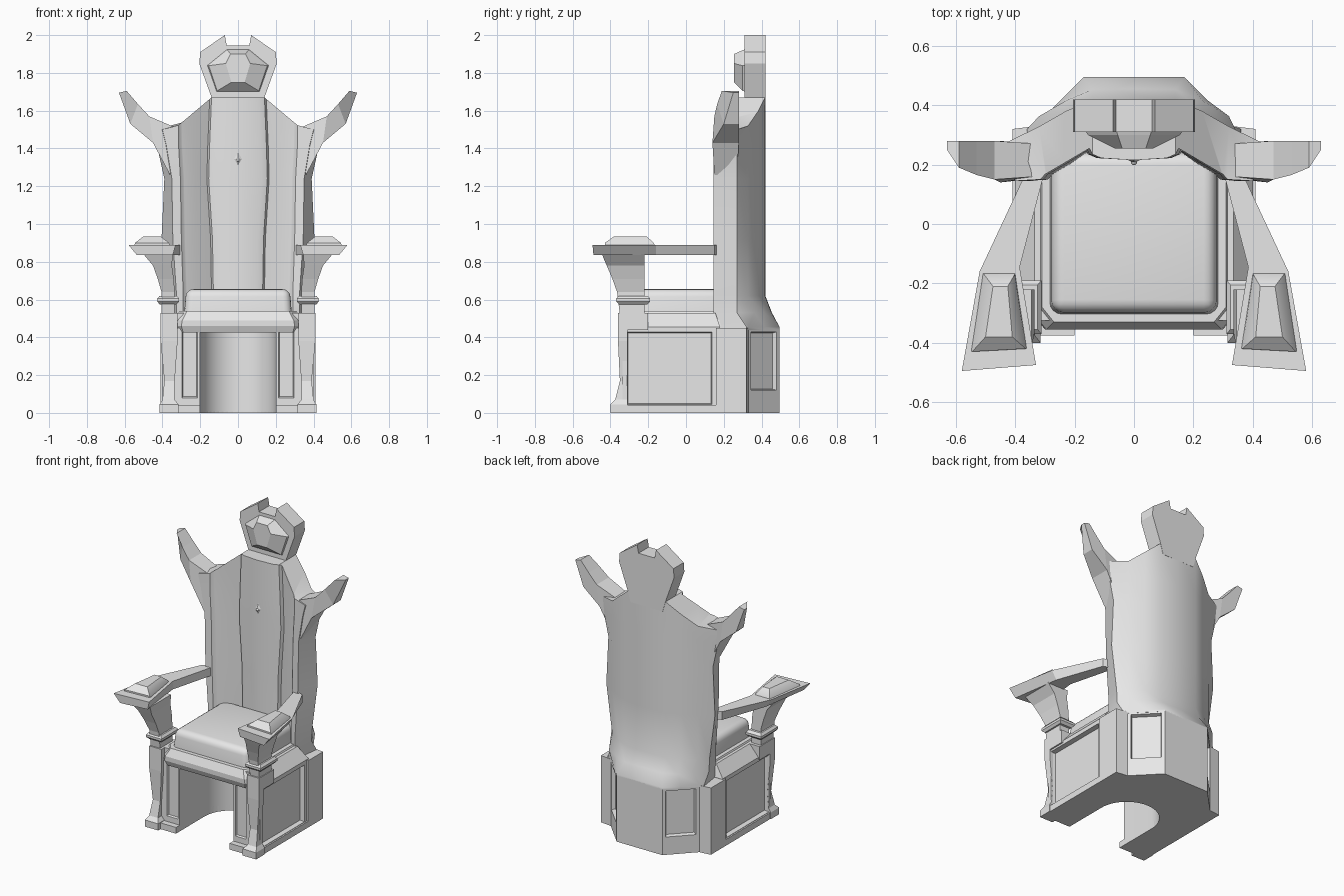
import bpy, bmesh, math
from mathutils import Vector

cube = bpy.data.objects.get("Cube")
if cube:
    bpy.data.objects.remove(cube, do_unlink=True)

stone = bpy.data.materials.new("plain_grey")
stone.use_nodes = True
GREY = (0.8, 0.8, 0.8, 1)
stone.diffuse_color = GREY
stone.node_tree.nodes["Principled BSDF"].inputs["Base Color"].default_value = GREY


def finish(name, bm, mirror=False, smooth=False):
    bmesh.ops.recalc_face_normals(bm, faces=bm.faces[:])
    mesh = bpy.data.meshes.new(name)
    bm.to_mesh(mesh)
    bm.free()
    mesh.materials.append(stone)
    obj = bpy.data.objects.new(name, mesh)
    bpy.context.collection.objects.link(obj)
    if mirror:
        obj.modifiers.new("Mirror", "MIRROR").use_mirror_merge = False
    if smooth:
        bpy.ops.object.select_all(action="DESELECT")
        obj.select_set(True)
        bpy.context.view_layer.objects.active = obj
        bpy.ops.object.shade_smooth_by_angle(angle=math.radians(32))


def loft_mesh(rings):
    bm = bmesh.new()
    loops = [[bm.verts.new(p) for p in ring] for ring in rings]
    for a, b in zip(loops, loops[1:]):
        for i in range(len(a)):
            j = (i + 1) % len(a)
            bm.faces.new((a[i], a[j], b[j], b[i]))
    bm.faces.new(loops[0][::-1])
    bm.faces.new(loops[-1])
    bm.normal_update()
    bmesh.ops.recalc_face_normals(bm, faces=bm.faces[:])
    bm.normal_update()
    return bm


def loft(name, rings, **kw):
    finish(name, loft_mesh(rings), **kw)


def sym(half):
    return half + [(-x, y) for x, y in reversed(half) if x > 1e-5]


def level(pts, z):
    return [(x, y, z) for x, y in pts]


def rect(x0, x1, y0, y1, z):
    return [(x0, y0, z), (x1, y0, z), (x1, y1, z), (x0, y1, z)]


# Horseshoe base with framed recessed panels
arch = [(0.2 * math.cos(a), -0.07 + 0.2 * math.sin(a))
        for a in [math.pi / 2 * i / 12 for i in range(12)]] + [(0, 0.13)]
rear = [(0, 0.495), (0.17, 0.495), (0.33, 0.33), (0.41, 0.32), (0.41, 0.16)]
plan = sym(rear + [(0.4, 0.16), (0.4, -0.335), (0.31, -0.335), (0.2, -0.335)] + arch)
base = loft_mesh([level(plan, 0.01), level(plan, 0.45)])


def recess(bm, test, thickness, depth, floor=0):
    faces = [f for f in bm.faces if test(f.normal, f.calc_center_median(), f.calc_area())]
    bmesh.ops.inset_individual(bm, faces=faces, thickness=thickness, depth=0)
    for f in faces:
        for v in f.verts:
            v.co.z = max(v.co.z, floor)
    bmesh.ops.inset_individual(bm, faces=faces, thickness=0.008, depth=-depth)


recess(base, lambda n, c, a: abs(n.x) > 0.99 and abs(c.x) > 0.39 and a > 0.15, 0.032, 0.03, 0.045)
recess(base, lambda n, c, a: n.y > 0.5 and abs(n.x) > 0.5 and a > 0.05, 0.03, 0.025, 0.12)
recess(base, lambda n, c, a: n.y < -0.99 and 0.2 < abs(c.x) < 0.3, 0.02, 0.012, 0.08)
finish("base", base, smooth=True)

# Plinth with stepped feet
foot = sym(rear + [(0.41, -0.33), (0.36, -0.375), (0.2, -0.375)] + arch)
loft("plinth", [level(foot, 0), level(foot, 0.042)])

# Shaped front posts with feet and cap blocks
loft("front_post", [rect(0.315, 0.415, -0.4, -0.31, 0), rect(0.315, 0.415, -0.4, -0.31, 0.045),
                    rect(0.335, 0.4, -0.375, -0.31, 0.07), rect(0.335, 0.39, -0.35, -0.31, 0.17),
                    rect(0.32, 0.41, -0.36, -0.31, 0.38), rect(0.32, 0.41, -0.36, -0.31, 0.45)],
     mirror=True)
loft("post_cap", [rect(0.32, 0.41, -0.36, -0.2, 0.44), rect(0.32, 0.41, -0.36, -0.2, 0.53)],
     mirror=True)

# Sloped side shoulders and chamfered seat frame
loft("side_shoulder", [rect(0.2, 0.4, -0.325, 0.18, 0.44), rect(0.2, 0.4, -0.325, 0.18, 0.455),
                       rect(0.2, 0.335, -0.325, 0.155, 0.53)], mirror=True)


def frame(x, y, z):
    return level([(-x + 0.04, y), (x - 0.04, y), (x, y + 0.05), (x, 0.2), (-x, 0.2), (-x, y + 0.05)], z)


loft("seat_frame", [frame(0.33, -0.34, 0.425), frame(0.34, -0.355, 0.46),
                    frame(0.335, -0.355, 0.49), frame(0.31, -0.33, 0.54)])

# Rounded cushion
cushion = loft_mesh([rect(-0.285, 0.285, -0.305, 0.24, 0.52), rect(-0.275, 0.275, -0.295, 0.24, 0.655)])
edges = [e for e in cushion.edges if max(v.co.z for v in e.verts) > 0.6]
bmesh.ops.bevel(cushion, geom=edges, offset=0.04, segments=4, profile=0.5, affect="EDGES")
finish("cushion", cushion, smooth=True)


# Winged backrest with a barrel-shaped rear and padded front
def back_section(outer, front, inner, panel, y_back):
    return sym([(0, y_back), (0.14, y_back - 0.002), (0.23, y_back - 0.04),
                (0.32, y_back - 0.092), (outer, 0.27), (front, 0.145), (inner + 0.02, 0.15),
                (inner + 0.004, 0.168), (inner, 0.17), (inner - 0.06, 0.205), (panel + 0.01, 0.255),
                (panel, 0.235), (panel - 0.03, 0.222), (0, 0.215)])


def top_z(x):
    return min(1.67, max(1.5, 1.67 - (abs(x) - 0.14) * 0.84))


flare = sym([(0, 0.495), (0.17, 0.495), (0.25, 0.415), (0.33, 0.33), (0.36, 0.32), (0.34, 0.18)]
            + back_section(0.37, 0.33, 0.27, 0.13, 0.42)[6:14])
rings = [level(flare, 0.44), level(flare, 0.455)]
for z, outer, front, inner, panel, y in [(0.53, 0.36, 0.325, 0.27, 0.13, 0.455),
                                         (0.62, 0.365, 0.325, 0.27, 0.13, 0.42),
                                         (0.92, 0.405, 0.345, 0.28, 0.135, 0.42),
                                         (1.24, 0.39, 0.35, 0.285, 0.155, 0.42),
                                         (1.42, 0.43, 0.38, 0.295, 0.15, 0.42)]:
    rings.append(level(back_section(outer, front, inner, panel, y), z))
rings.append([(x, y, top_z(x)) for x, y in back_section(0.44, 0.4, 0.295, 0.14, 0.42)])
back = loft_mesh(rings)

# Split the sloped top into strips running from front to rear
back.verts.ensure_lookup_table()
count = len(rings[-1])
top = back.verts[-count:]
for a, b in [(0, 13), (1, 11), (2, 9), (3, 7)]:
    for i, j in {(a, b), ((count - a) % count, (count - b) % count)}:
        shared = set(top[i].link_faces) & set(top[j].link_faces)
        if shared:
            bmesh.utils.face_split(shared.pop(), top[i], top[j])
finish("backrest", back, smooth=True)


# Upswept horns on the wings
def horn_ring(top, bottom, y_top, y_bottom, y_rear):
    return [(top[0], y_top, top[1]), (bottom[0], y_bottom, bottom[1]),
            (bottom[0], y_rear, bottom[1]), (top[0], y_rear, top[1])]


loft("wing_horn", [horn_ring((0.33, 1.51), (0.36, 1.26), 0.16, 0.15, 0.27),
                   horn_ring((0.47, 1.57), (0.45, 1.43), 0.15, 0.14, 0.28),
                   horn_ring((0.53, 1.635), (0.57, 1.53), 0.165, 0.2, 0.28),
                   horn_ring((0.59, 1.705), (0.63, 1.695), 0.19, 0.25, 0.28)], mirror=True)

# Notched crest
crest = sym([(0, 1.6), (0.12, 1.6), (0.14, 1.67), (0.205, 1.85), (0.2, 1.91),
             (0.07, 2.0), (0.06, 1.945), (0, 1.945)])
loft("crest", [[(x, y, z) for x, z in crest] for y in (0.31, 0.42)])

# Faceted crest ornament
gem_rings = []
for y, half in [(0.315, [(0, 1.925), (0.06, 1.925), (0.165, 1.84), (0.115, 1.7), (0, 1.7)]),
                (0.3, [(0, 1.92), (0.055, 1.92), (0.155, 1.838), (0.11, 1.705), (0, 1.705)]),
                (0.255, [(0, 1.9), (0.04, 1.9), (0.065, 1.85), (0.035, 1.75), (0, 1.75)])]:
    gem_rings.append([(x, y, z) for x, z in sym(half)])
loft("crest_ornament", gem_rings)

# Diamond stud and bead on the back padding
loft("diamond_stud", [[(0, y, 1.345 + 0.065 * s), (0.035 * s, y, 1.345), (0, y, 1.345 - 0.065 * s),
                       (-0.035 * s, y, 1.345)] for y, s in ((0.225, 1), (0.208, 0.2))])
bead = bmesh.new()
bmesh.ops.create_uvsphere(bead, u_segments=10, v_segments=6, radius=0.01)
bmesh.ops.translate(bead, vec=Vector((0, 0.208, 1.34)), verts=bead.verts[:])
finish("stud_bead", bead, smooth=True)

# Armrests flaring toward the front
tail = [(0.375, 0.15), (0.3, 0.18), (0.385, -0.145)]
loft("armrest", [level([(0.345, -0.47), (0.535, -0.49), (0.485, -0.16)] + tail, 0.835),
                 level([(0.33, -0.475), (0.58, -0.495), (0.52, -0.16)] + tail, 0.89)], mirror=True)
loft("arm_pad", [level([(0.36, -0.42), (0.55, -0.43), (0.51, -0.165), (0.4, -0.165)], 0.885),
                 level([(0.365, -0.42), (0.545, -0.43), (0.505, -0.17), (0.402, -0.17)], 0.9),
                 level([(0.41, -0.38), (0.5, -0.38), (0.475, -0.21), (0.425, -0.21)], 0.935)],
     mirror=True, smooth=True)

# Arm supports with collars
loft("arm_support", [rect(0.335, 0.405, -0.35, -0.22, 0.52), rect(0.335, 0.405, -0.365, -0.22, 0.64),
                     rect(0.34, 0.425, -0.39, -0.22, 0.71), rect(0.35, 0.45, -0.42, -0.22, 0.78),
                     rect(0.345, 0.5, -0.445, -0.22, 0.84)], mirror=True)
loft("collar", [rect(0.325, 0.415, -0.355, -0.205, 0.575), rect(0.312, 0.428, -0.37, -0.19, 0.59),
                rect(0.312, 0.428, -0.37, -0.19, 0.605), rect(0.325, 0.415, -0.355, -0.205, 0.62)],
     mirror=True)
